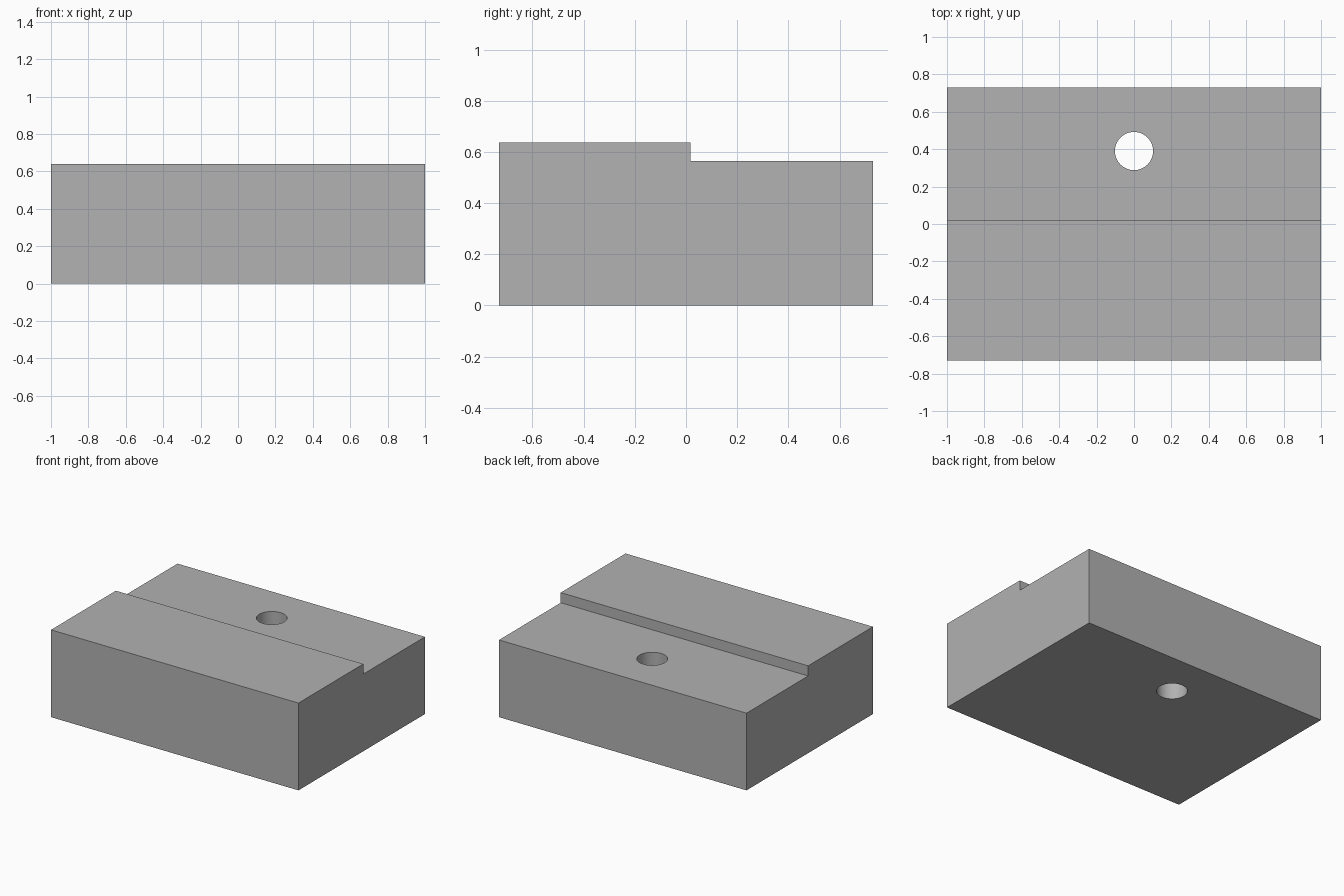
import bpy
import bmesh

if "Cube" in bpy.data.objects:
    bpy.data.objects.remove(bpy.data.objects["Cube"])

grey = bpy.data.materials.new("plain grey")
grey.diffuse_color = (0.445, 0.445, 0.445, 1)
grey.use_nodes = True
grey.node_tree.nodes["Principled BSDF"].inputs["Base Color"].default_value = grey.diffuse_color

# Stepped block: side profile (y, z) extruded along x
HALF_X, HALF_Y = 1.0, 0.73
STEP_Y, HIGH, LOW = 0.018, 0.638, 0.564
profile = [(-HALF_Y, 0), (HALF_Y, 0), (HALF_Y, LOW),
           (STEP_Y, LOW), (STEP_Y, HIGH), (-HALF_Y, HIGH)]

bm = bmesh.new()
side = bm.faces.new([bm.verts.new((-HALF_X, y, z)) for y, z in profile])
new = bmesh.ops.extrude_face_region(bm, geom=[side])["geom"]
bmesh.ops.translate(bm, vec=(2 * HALF_X, 0, 0),
                    verts=[v for v in new if isinstance(v, bmesh.types.BMVert)])
bmesh.ops.recalc_face_normals(bm, faces=bm.faces)
mesh = bpy.data.meshes.new("stepped_block")
bm.to_mesh(mesh)
bm.free()
block = bpy.data.objects.new("stepped_block", mesh)
bpy.context.collection.objects.link(block)
mesh.materials.append(grey)

# Round hole through the lower ledge
bpy.ops.mesh.primitive_cylinder_add(vertices=64, radius=0.102, depth=2,
                                    location=(0, 0.39, 0.3))
cutter = bpy.context.object
cutter.name = "hole_cutter"
cutter.data.materials.append(grey)

hole = block.modifiers.new("hole", "BOOLEAN")
hole.operation = "DIFFERENCE"
hole.solver = "EXACT"
hole.object = cutter

# Apply the cut, drop the cutter and smooth the hole wall
bpy.ops.object.select_all(action="DESELECT")
block.select_set(True)
bpy.context.view_layer.objects.active = block
bpy.ops.object.modifier_apply(modifier=hole.name)
bpy.data.objects.remove(cutter)
bpy.ops.object.shade_smooth_by_angle()
